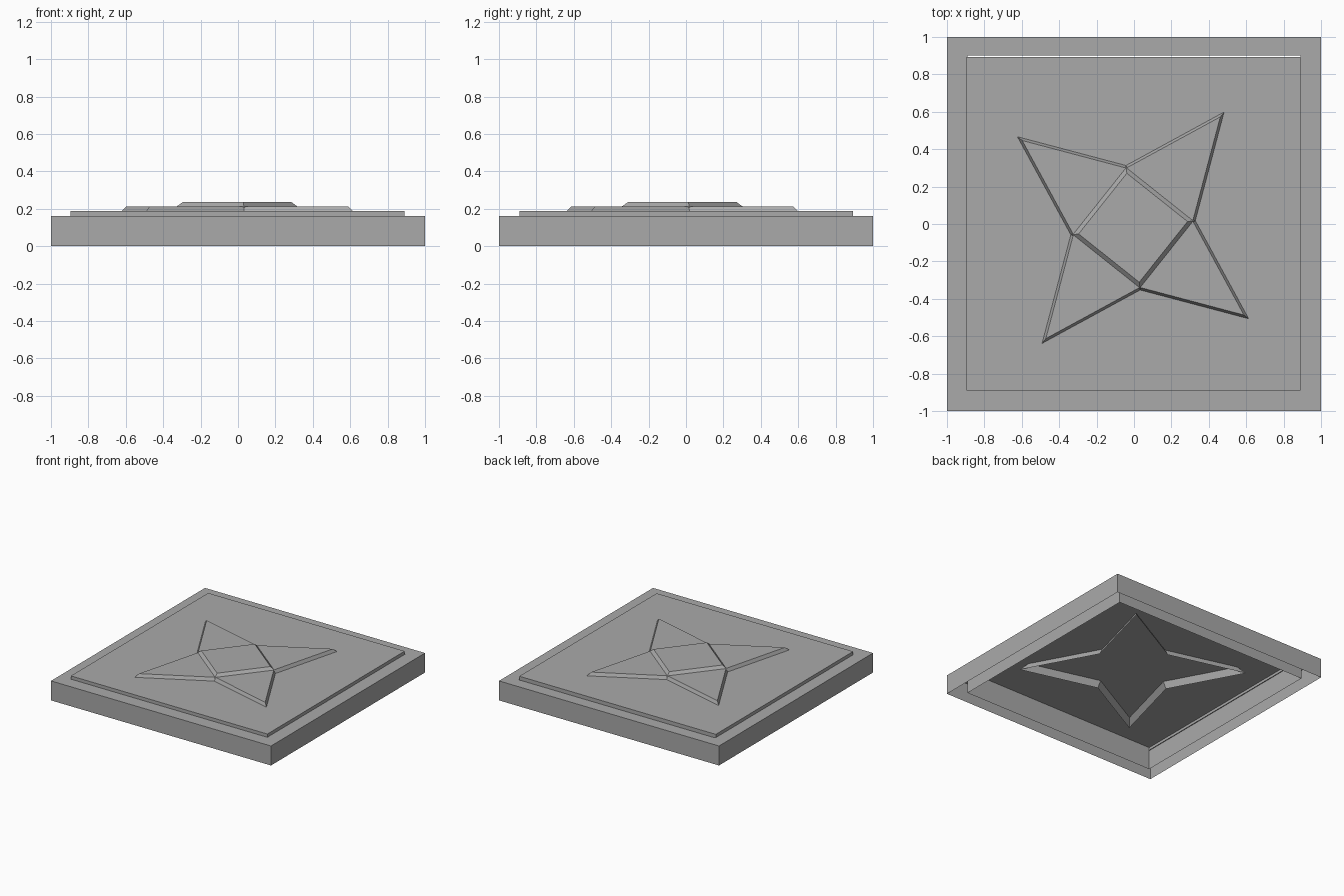
import bpy
import bmesh
from math import radians, cos, sin, tan, asin
from mathutils import Vector

old = bpy.data.objects.get("Cube")
if old:
    bpy.data.objects.remove(old, do_unlink=True)

# Single plain grey
grey = bpy.data.materials.new("plain_grey")
grey.use_nodes = True
colour = (0.4, 0.4, 0.4, 1)
grey.diffuse_color = colour
grey.node_tree.nodes["Principled BSDF"].inputs["Base Color"].default_value = colour


def shell(name, rings, cap=True):
    """Stack of matching outlines joined by walls, open underneath."""
    bm = bmesh.new()
    loops = [[bm.verts.new(p) for p in ring] for ring in rings]
    for low, high in zip(loops, loops[1:]):
        n = len(low)
        for i in range(n):
            j = (i + 1) % n
            bm.faces.new((low[i], low[j], high[j], high[i]))
    if cap:
        bm.faces.new(loops[-1])
    mesh = bpy.data.meshes.new(name)
    bm.to_mesh(mesh)
    bm.free()
    mesh.materials.append(grey)
    obj = bpy.data.objects.new(name, mesh)
    bpy.context.collection.objects.link(obj)
    return obj


def rect(x0, x1, y0, y1, z):
    return [(x0, y0, z), (x1, y0, z), (x1, y1, z), (x0, y1, z)]


def offset(points, dist):
    """Move every edge of a counter-clockwise outline outward by dist."""
    out = []
    n = len(points)
    for i, p in enumerate(points):
        a = (p - points[i - 1]).normalized()
        b = (points[(i + 1) % n] - p).normalized()
        na, nb = Vector((a.y, -a.x)), Vector((b.y, -b.x))
        out.append(p + (na + nb) * dist / (1 + na.dot(nb)))
    return out


def ring_at(points, z):
    return [(p.x, p.y, z) for p in points]


CENTRE = Vector((-0.005, -0.02))


def polar(radius, degrees):
    a = radians(degrees)
    return CENTRE + Vector((cos(a), sin(a))) * radius


# Outer frame: walls and a narrow top ledge
shell("outer_frame", [rect(-1, 1, -1, 1, 0),
                      rect(-1, 1, -1, 1, 0.16),
                      rect(-0.89, 0.89, -0.89, 0.9, 0.16)], cap=False)

# Raised inner panel, open below
PANEL_Z = 0.187
panel = (-0.896, 0.89, -0.89, 0.893)
shell("inner_panel", [rect(*panel, 0), rect(*panel, PANEL_Z)])

# Four-pointed star whose flared walls pass down through the panel
star = []
for k in range(4):
    star += [polar(0.335, 6.5 + 90 * k), polar(0.787, 51.8 + 90 * k)]
FLARE = 0.5
star_rings = [ring_at(offset(star, FLARE * (PANEL_Z - z)), z) for z in (0.135, 0.213)]
shell("star", star_rings)

# Bevelled square boss in the middle of the star
boss_rings = [ring_at([polar(r, 6.5 + 90 * k) for k in range(4)], z)
              for r, z in ((0.332, 0.207), (0.293, 0.235))]
shell("centre_boss", boss_rings)
